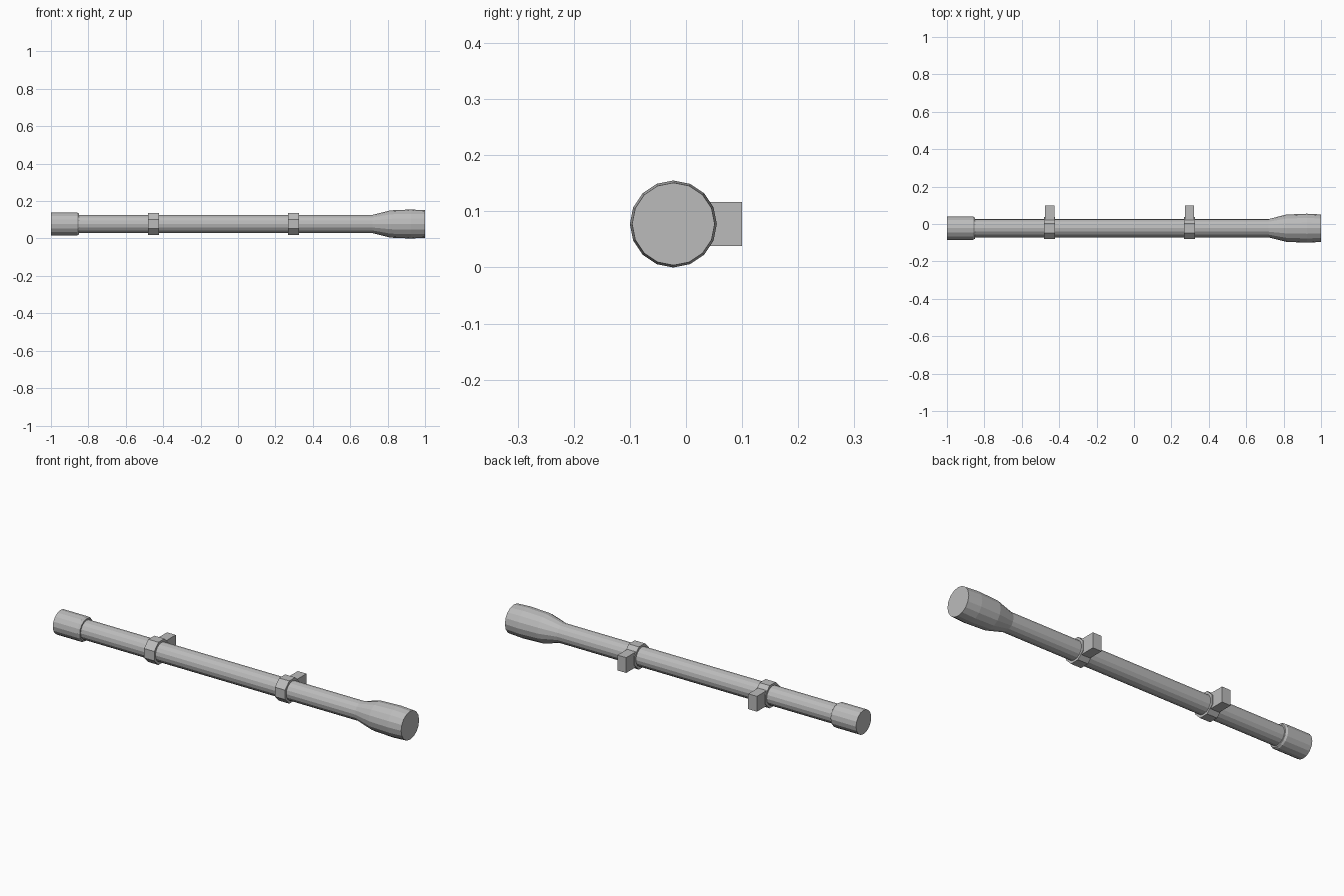
import bpy, bmesh, math

if "Cube" in bpy.data.objects:
    bpy.data.objects.remove(bpy.data.objects["Cube"])

CY, CZ = -0.0225, 0.0775   # axis of the tube

metal = bpy.data.materials.new("grey metal")
metal.diffuse_color = (0.5, 0.5, 0.5, 1)
metal.use_nodes = True
metal.node_tree.nodes["Principled BSDF"].inputs["Base Color"].default_value = metal.diffuse_color


def finish(name, bm):
    bmesh.ops.recalc_face_normals(bm, faces=bm.faces[:])
    mesh = bpy.data.meshes.new(name)
    bm.to_mesh(mesh)
    bm.free()
    mesh.materials.append(metal)
    obj = bpy.data.objects.new(name, mesh)
    bpy.context.collection.objects.link(obj)
    return obj


def lathe(name, profile, sides=16, turn=0.0):
    """Closed solid of (x, radius) rings around the tube axis."""
    bm = bmesh.new()
    rings = []
    for x, r in profile:
        ring = []
        for i in range(sides):
            a = 2 * math.pi * (i + turn) / sides
            ring.append(bm.verts.new((x, CY + r * math.cos(a), CZ + r * math.sin(a))))
        rings.append(ring)
    for a, b in zip(rings, rings[1:]):
        for i in range(sides):
            j = (i + 1) % sides
            bm.faces.new((a[i], a[j], b[j], b[i]))
    bm.faces.new(rings[0])
    bm.faces.new(rings[-1])
    return finish(name, bm)


def box(name, lo, hi):
    bm = bmesh.new()
    bmesh.ops.create_cube(bm, size=1)
    for v in bm.verts:
        v.co = [(l + h) / 2 + c * (h - l) for l, h, c in zip(lo, hi, v.co)]
    return finish(name, bm)


# eyepiece, main tube and objective bell in one turned body
lathe("scope_body", [
    (-1.0, 0.062), (-0.86, 0.062), (-0.85, 0.056), (-0.85, 0.049),
    (0.72, 0.049), (0.815, 0.073), (0.925, 0.0775), (1.0, 0.0735)])

# two clamp rings, each with a mounting block at the back
for label, x in (("rear", -0.451), ("front", 0.297)):
    lathe(label + "_mount_ring", [(x - 0.029, 0.0635), (x + 0.029, 0.0635)], 8, 0.5)
    box(label + "_mount_block", (x - 0.025, 0.01, 0.038), (x + 0.025, 0.1, 0.117))
